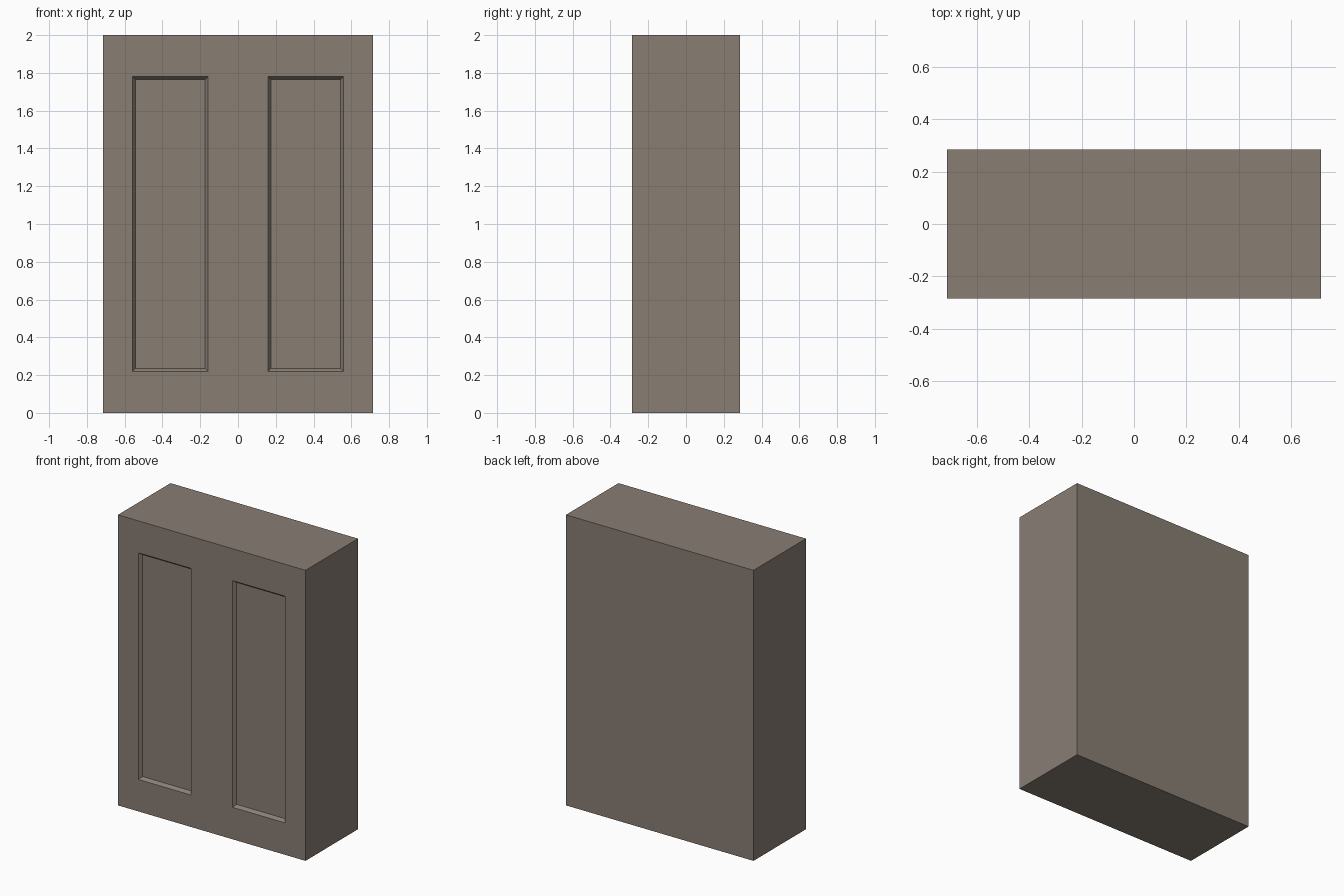
import bpy, bmesh
from mathutils import Vector

if "Cube" in bpy.data.objects:
    bpy.data.objects.remove(bpy.data.objects["Cube"])

W, D, H = 1.428, 0.571, 2.0
X_IN, X_OUT = 0.158, 0.558      # panel sides, mirrored on x
Z_LOW, Z_HIGH = 0.22, 1.78      # panel bottom and top
BEVEL, DEPTH = 0.023, 0.022     # sloped border of the recess

# Solid block
bm = bmesh.new()
bmesh.ops.create_cube(bm, size=1)
bmesh.ops.scale(bm, vec=(W, D, H), verts=bm.verts)
bmesh.ops.translate(bm, vec=(0, 0, H / 2), verts=bm.verts)


def front_faces():
    return [f for f in bm.faces if f.normal.y < -0.9]


def cut_front(point, normal):
    """Slice only the front side of the block."""
    faces = front_faces()
    edges = {e for f in faces for e in f.edges}
    verts = {v for f in faces for v in f.verts}
    bmesh.ops.bisect_plane(bm, geom=faces + list(edges) + list(verts),
                           plane_co=point, plane_no=normal)
    bm.normal_update()


bm.normal_update()
for x in (-X_OUT, -X_IN, X_IN, X_OUT):
    cut_front(Vector((x, 0, 0)), Vector((1, 0, 0)))
for z in (Z_LOW, Z_HIGH):
    cut_front(Vector((0, 0, z)), Vector((0, 0, 1)))

# Two recessed panels with sloped borders
panels = []
for f in front_faces():
    c = f.calc_center_median()
    if X_IN < abs(c.x) < X_OUT and Z_LOW < c.z < Z_HIGH:
        panels.append(f)
bmesh.ops.inset_individual(bm, faces=panels, thickness=BEVEL, depth=-DEPTH)

mesh = bpy.data.meshes.new("cabinet_body")
bm.to_mesh(mesh)
bm.free()
cabinet = bpy.data.objects.new("cabinet_body", mesh)
bpy.context.collection.objects.link(cabinet)

# Grey-brown finish
mat = bpy.data.materials.new("grey_brown")
mat.diffuse_color = (0.25, 0.21, 0.175, 1)
mat.use_nodes = True
mat.node_tree.nodes["Principled BSDF"].inputs["Base Color"].default_value = mat.diffuse_color
mesh.materials.append(mat)
